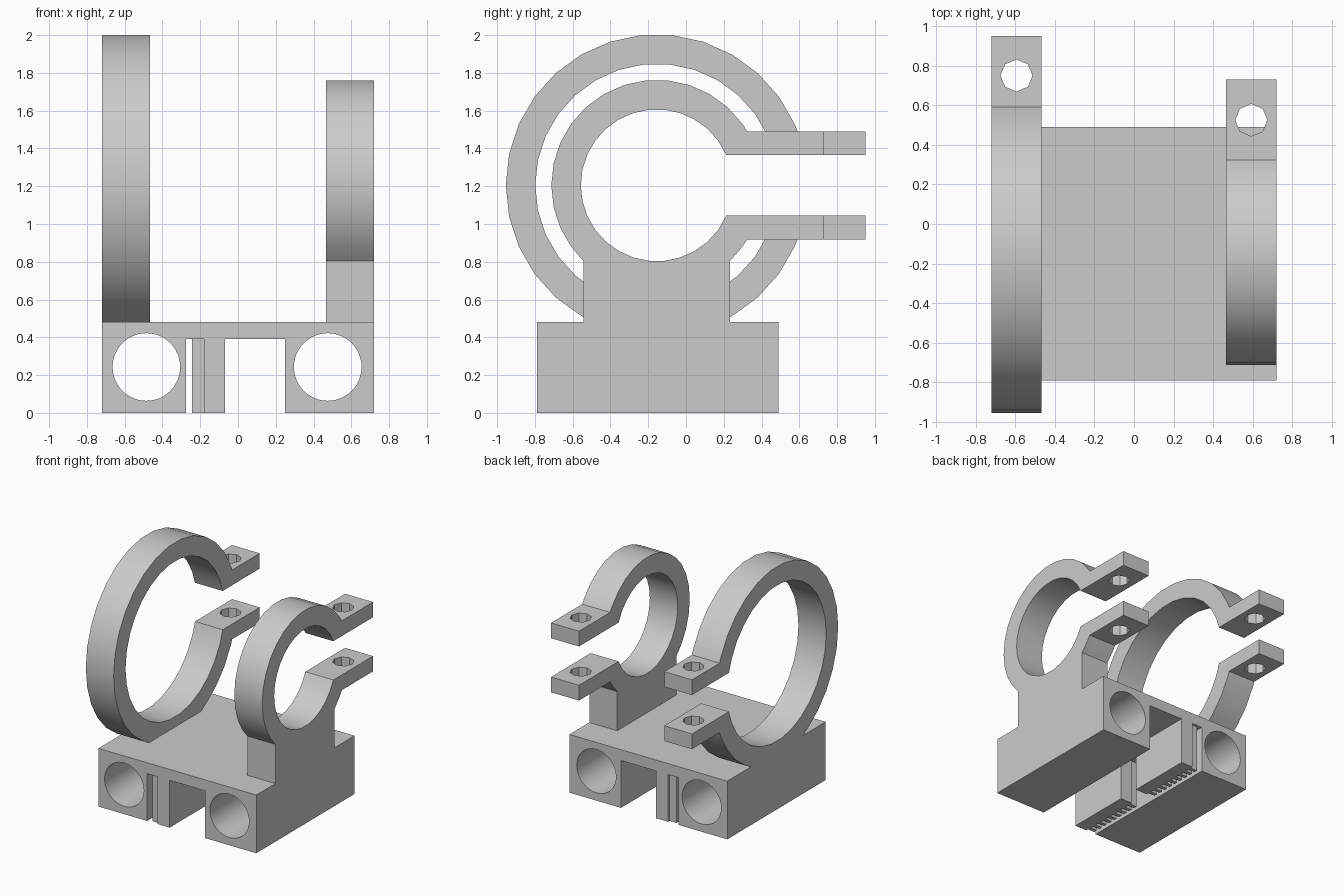
import bpy
import bmesh
from math import sin, cos, asin, sqrt, radians, pi
from mathutils import Vector

if "Cube" in bpy.data.objects:
    bpy.data.objects.remove(bpy.data.objects["Cube"], do_unlink=True)

# Single plastic colour
grey = bpy.data.materials.new("plain_grey")
grey.use_nodes = True
grey.diffuse_color = (0.6, 0.6, 0.6, 1)
grey.node_tree.nodes["Principled BSDF"].inputs["Base Color"].default_value = (0.6, 0.6, 0.6, 1)

FRONT, BACK = -0.79, 0.49
PLATE_BOTTOM, PLATE_TOP = 0.39, 0.48
RING_Y, RING_Z = -0.155, 1.205


def finish(name, bm):
    bmesh.ops.recalc_face_normals(bm, faces=bm.faces)
    mesh = bpy.data.meshes.new(name)
    bm.to_mesh(mesh)
    bm.free()
    mesh.materials.append(grey)
    obj = bpy.data.objects.new(name, mesh)
    bpy.context.collection.objects.link(obj)
    return obj


def prism(name, points, direction):
    """Extrude a closed outline of 3D points along a direction."""
    bm = bmesh.new()
    face = bm.faces.new([bm.verts.new(p) for p in points])
    grown = bmesh.ops.extrude_face_region(bm, geom=[face], use_keep_orig=True)
    verts = [v for v in grown["geom"] if isinstance(v, bmesh.types.BMVert)]
    bmesh.ops.translate(bm, verts=verts, vec=Vector(direction))
    return finish(name, bm)


def box(name, x, y, z):
    outline = [(x[0], y[0], z[0]), (x[1], y[0], z[0]), (x[1], y[0], z[1]), (x[0], y[0], z[1])]
    return prism(name, outline, (0, y[1] - y[0], 0))


def drill(obj, outline, direction):
    """Cut a straight hole and discard the cutter."""
    cutter = prism("hole_cutter", outline, direction)
    cutter.hide_render = True
    mod = obj.modifiers.new("hole", "BOOLEAN")
    mod.operation = "DIFFERENCE"
    mod.solver = "EXACT"
    mod.object = cutter
    activate(obj)
    bpy.ops.object.modifier_apply(modifier=mod.name)
    bpy.data.objects.remove(cutter, do_unlink=True)


def activate(obj):
    bpy.ops.object.select_all(action="DESELECT")
    obj.select_set(True)
    bpy.context.view_layer.objects.active = obj


def smooth(obj):
    activate(obj)
    bpy.ops.object.shade_smooth_by_angle(angle=radians(25))


def circle(radius, sides):
    return [(radius * cos(2 * pi * i / sides), radius * sin(2 * pi * i / sides)) for i in range(sides)]


# Carriage body: plate with two bearing blocks
outline = [(-0.72, 0), (-0.275, 0), (-0.275, PLATE_BOTTOM), (0.25, PLATE_BOTTOM),
           (0.25, 0), (0.72, 0), (0.72, PLATE_TOP), (-0.72, PLATE_TOP)]
body = prism("carriage_body", [(x, FRONT, z) for x, z in outline], (0, BACK - FRONT, 0))
for bore_x in (-0.485, 0.475):
    bore = [(bore_x + a, FRONT - 0.1, 0.243 + b) for a, b in circle(0.179, 48)]
    drill(body, bore, (0, BACK - FRONT + 0.2, 0))
smooth(body)

# Belt clamps: two walls, each with a row of teeth facing the slot
PITCH = 0.06
for side, start in (("front", FRONT), ("back", -0.06)):
    end = start + 0.55
    box(side + "_belt_wall", (-0.18, -0.07), (start, end), (0, PLATE_BOTTOM))
    for i in range(9):
        y = start + 0.02 + i * PITCH
        box(f"{side}_belt_tooth_{i + 1}", (-0.243, -0.18), (y, y + PITCH / 2), (0, PLATE_BOTTOM))


def arc(radius, start, end):
    """Facet points of a thirty-sided circle between two angles, with exact ends."""
    step = radians(12)
    inner = [i * step for i in range(31) if start + 0.02 < i * step < end - 0.02]
    return [(radius * cos(a), radius * sin(a)) for a in [start, *inner, end]]


def clamp_ring(name, x0, x1, outer, inner, tip, hole_y, foot_top):
    """Split ring with two bolt lugs, standing on a foot."""
    gap, lug = 0.16, 0.286
    foot = foot_top - RING_Z
    half = sqrt(outer ** 2 - foot ** 2)
    a = asin(lug / outer)
    ring = arc(outer, a, 2 * pi - a)
    left = [p for p in ring if p[1] > foot + 0.01 or p[0] < -half - 0.01]
    split = next(i for i, p in enumerate(left) if p[0] > -half and p[1] < 0)
    base = PLATE_TOP - RING_Z
    feet = [(-half, foot), (half, foot)]
    if foot > base:
        feet[1:1] = [(-half, base), (half, base)]
    end = tip - RING_Y
    b = asin(gap / inner)
    profile = left[:split] + feet + left[split:]
    profile += [(end, -lug), (end, -gap)]
    profile += reversed(arc(inner, b, 2 * pi - b))
    profile += [(end, gap), (end, lug)]
    obj = prism(name, [(x0, RING_Y + y, RING_Z + z) for y, z in profile], (x1 - x0, 0, 0))
    # Bolt hole through both lugs
    middle = (x0 + x1) / 2
    drill(obj, [(middle + p, hole_y + q, RING_Z - 0.4) for p, q in circle(0.081, 8)], (0, 0, 0.8))
    smooth(obj)


clamp_ring("large_clamp_ring", -0.72, -0.467, 0.799, 0.643, 0.95, 0.75, PLATE_TOP)
clamp_ring("small_clamp_ring", 0.465, 0.72, 0.558, 0.402, 0.73, 0.525, 0.803)
